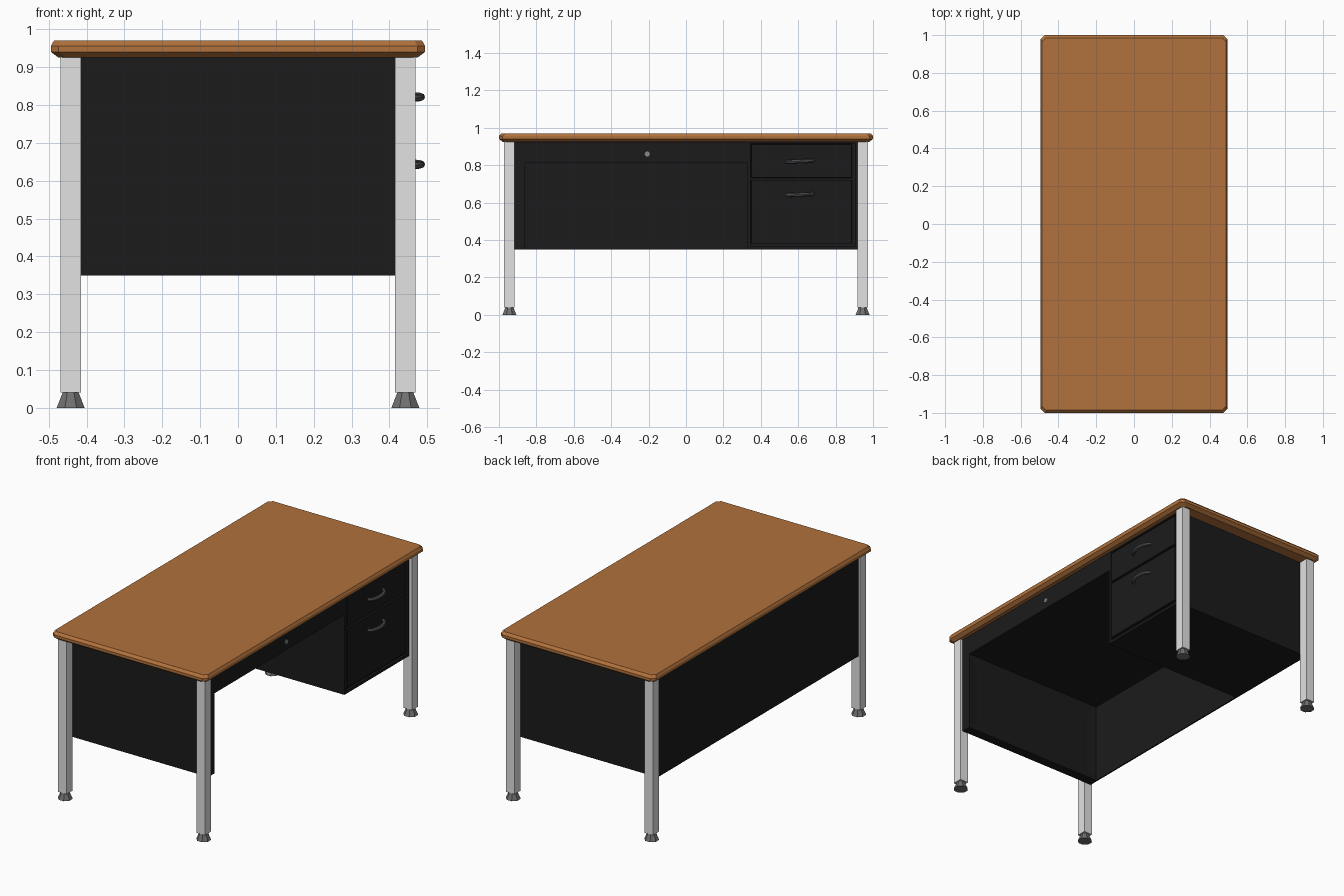
import bpy, bmesh, math
from mathutils import Matrix

if "Cube" in bpy.data.objects:
    bpy.data.objects.remove(bpy.data.objects["Cube"])


def material(name, rgb):
    m = bpy.data.materials.new(name)
    m.diffuse_color = (*rgb, 1)
    m.use_nodes = True
    m.node_tree.nodes["Principled BSDF"].inputs["Base Color"].default_value = m.diffuse_color
    return m


WOOD = material("warm_wood", (0.44, 0.165, 0.045))
BLACK = material("black_panel", (0.011, 0.011, 0.011))
STEEL = material("light_steel", (0.76, 0.76, 0.76))
RUBBER = material("grey_foot", (0.16, 0.16, 0.16))
HANDLE = material("dark_metal", (0.1, 0.1, 0.1))
LOCK = material("lock_metal", (0.25, 0.25, 0.25))


def finish(name, bm, mat):
    me = bpy.data.meshes.new(name)
    bmesh.ops.recalc_face_normals(bm, faces=bm.faces[:])
    bm.to_mesh(me)
    bm.free()
    me.materials.append(mat)
    ob = bpy.data.objects.new(name, me)
    bpy.context.collection.objects.link(ob)
    return ob


def box_bm(lo, hi):
    bm = bmesh.new()
    bmesh.ops.create_cube(bm, size=1)
    for v in bm.verts:
        v.co = [(lo[i] + hi[i]) / 2 + v.co[i] * (hi[i] - lo[i]) for i in range(3)]
    return bm


def box(name, lo, hi, mat, bevel=0):
    bm = box_bm(lo, hi)
    if bevel:
        bmesh.ops.bevel(bm, geom=bm.edges[:], offset=bevel, segments=1,
                        affect='EDGES', profile=0.5)
    return finish(name, bm, mat)


def loft(name, rings, mat):
    """Skin a list of closed point rings and cap both ends."""
    bm = bmesh.new()
    rows = [[bm.verts.new(p) for p in r] for r in rings]
    n = len(rows[0])
    for a, b in zip(rows, rows[1:]):
        for j in range(n):
            k = (j + 1) % n
            bm.faces.new((a[j], a[k], b[k], b[j]))
    bm.faces.new(rows[0][::-1])
    bm.faces.new(rows[-1])
    return finish(name, bm, mat)


# Desk top: rectangle with cut corners, chamfered above and below
def top_ring(hx, hy, z, c=0.02):
    return [(hx - c, -hy, z), (hx, -hy + c, z), (hx, hy - c, z), (hx - c, hy, z),
            (-hx + c, hy, z), (-hx, hy - c, z), (-hx, -hy + c, z), (-hx + c, -hy, z)]


loft("desk_top", [top_ring(0.474, 0.98, 0.925), top_ring(0.494, 1, 0.94),
                  top_ring(0.494, 1, 0.956), top_ring(0.486, 0.986, 0.97)], WOOD)

# Legs and flared feet
for sx, a in ((-1, "left"), (1, "right")):
    for sy, b in ((-1, "front"), (1, "back")):
        cx, cy = sx * 0.442, sy * 0.944
        box(f"{b}_{a}_leg", (cx - 0.027, cy - 0.028, 0.04),
            (cx + 0.027, cy + 0.028, 0.93), STEEL)
        bm = bmesh.new()
        bmesh.ops.create_cone(bm, cap_ends=True, segments=8, radius1=0.04,
                              radius2=0.022, depth=0.042,
                              matrix=Matrix.Translation((cx, cy, 0.021))
                              @ Matrix.Rotation(math.pi / 8, 4, 'Z'))
        finish(f"{b}_{a}_foot", bm, RUBBER)

# Thin closing panel along the far side
box("modesty_panel", (-0.46, -0.916, 0.35), (-0.452, 0.916, 0.927), BLACK)

# End panel, with a shallow inset on its knee-hole side
bm = box_bm((-0.452, -0.916, 0.35), (0.452, -0.86, 0.815))
bm.normal_update()
inner = [f for f in bm.faces if f.normal.y > 0.9]
bmesh.ops.inset_region(bm, faces=inner, thickness=0.06, depth=-0.006,
                       use_boundary=True, use_even_offset=True)
finish("end_panel", bm, BLACK)

# Centre drawer over the knee hole, with a round lock
box("centre_drawer", (-0.452, -0.916, 0.812), (0.452, 0.33, 0.927), BLACK)
bm = bmesh.new()
bmesh.ops.create_cone(bm, cap_ends=True, segments=12, radius1=0.014, radius2=0.014,
                      depth=0.012, matrix=Matrix.Translation((0.452, -0.207, 0.86))
                      @ Matrix.Rotation(math.pi / 2, 4, 'Y'))
finish("drawer_lock", bm, LOCK)

# Drawer pedestal with a raised front frame
box("pedestal", (-0.452, 0.325, 0.35), (0.438, 0.916, 0.927), BLACK)
box("frame_inner_post", (0.43, 0.325, 0.35), (0.452, 0.345, 0.927), BLACK)
box("frame_outer_post", (0.43, 0.903, 0.35), (0.452, 0.916, 0.927), BLACK)
box("frame_bottom_rail", (0.43, 0.345, 0.35), (0.452, 0.903, 0.366), BLACK)
box("frame_top_rail", (0.43, 0.345, 0.917), (0.452, 0.903, 0.927), BLACK)


# Bowed handle: half an elliptical ring with the ends sunk in the drawer front
def handle(name, z):
    rings = []
    for i in range(11):
        t = math.pi * (i / 10 - 0.5)
        ring = []
        for j in range(8):
            p = 2 * math.pi * j / 8
            r = 0.01 * math.cos(p)
            ring.append((0.447 + (0.037 + r) * math.cos(t),
                         0.61 + (0.069 + r) * math.sin(t),
                         z + 0.003 * math.sin(t) + 0.01 * math.sin(p)))
        rings.append(ring)
    loft(name, rings, HANDLE)


handle("upper_drawer_handle", 0.821)
handle("lower_drawer_handle", 0.643)
for label, z0, z1 in (("upper", 0.732, 0.912), ("lower", 0.38, 0.722)):
    box(f"{label}_drawer", (0.42, 0.348, z0), (0.453, 0.888, z1), BLACK, 0.002)
